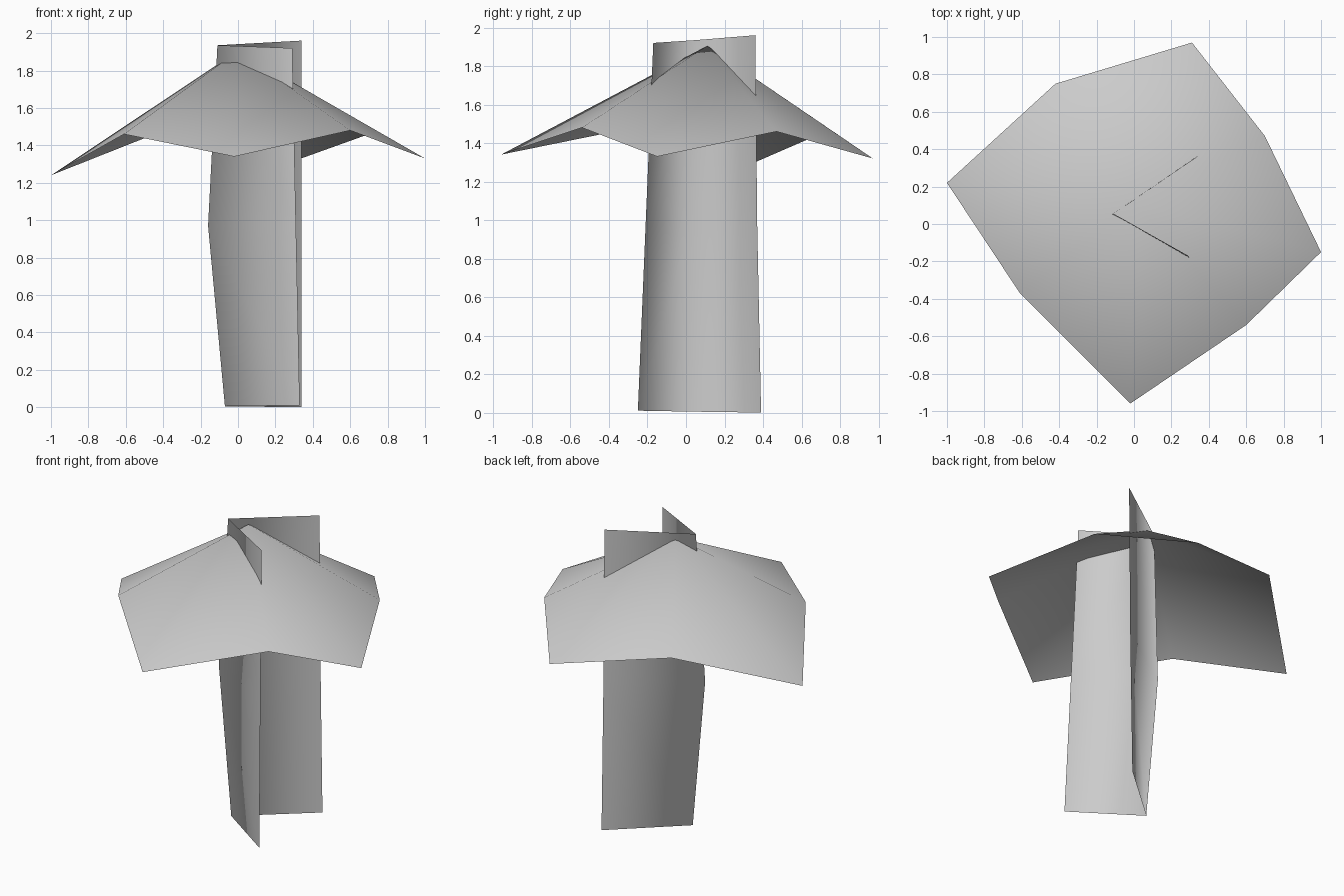
import bpy
import bmesh

cube = bpy.data.objects.get("Cube")
if cube:
    bpy.data.objects.remove(cube, do_unlink=True)

# Plain grey material
grey = bpy.data.materials.new("plain grey")
grey.use_nodes = True
color = (0.6, 0.6, 0.6, 1)
grey.diffuse_color = color
grey.node_tree.nodes["Principled BSDF"].inputs["Base Color"].default_value = color


def finish(name, bm):
    """Turn a bmesh into a smooth shaded sheet object."""
    mesh = bpy.data.meshes.new(name)
    for face in bm.faces:
        face.smooth = True
    bm.to_mesh(mesh)
    bm.free()
    mesh.materials.append(grey)
    obj = bpy.data.objects.new(name, mesh)
    bpy.context.collection.objects.link(obj)


# Cap: a drooping square sheet, fanned from its peak to corners and edge middles
rim = [(-1.0, 0.22, 1.24), (-0.61, -0.37, 1.46), (-0.02, -0.96, 1.34),
       (0.60, -0.54, 1.48), (1.0, -0.15, 1.33), (0.70, 0.47, 1.46),
       (0.31, 0.97, 1.32), (-0.42, 0.75, 1.47)]
bm = bmesh.new()
peak = bm.verts.new((0.0, 0.11, 1.905))
ring = [bm.verts.new(p) for p in rim]
for i, v in enumerate(ring):
    bm.faces.new((peak, v, ring((i + 1) % len(ring)) if callable(ring) else ring[(i + 1) % len(ring)]))
finish("cap", bm)

# Stem: an upright sheet folded into a V, each row runs front edge, fold, back edge
rows = [[(0.33, -0.25, 0.01), (-0.07, 0.03, 0.005), (0.34, 0.39, 0.0)],
        [(0.31, -0.21, 0.97), (-0.16, 0.03, 0.97), (0.34, 0.37, 0.97)],
        [(0.29, -0.17, 1.92), (-0.11, 0.055, 1.935), (0.34, 0.36, 1.96)]]
bm = bmesh.new()
grid = [[bm.verts.new(p) for p in row] for row in rows]
for low, high in zip(grid, grid[1:]):
    for i in range(len(low) - 1):
        bm.faces.new((low[i], high[i], high[i + 1], low[i + 1]))
finish("stem", bm)
